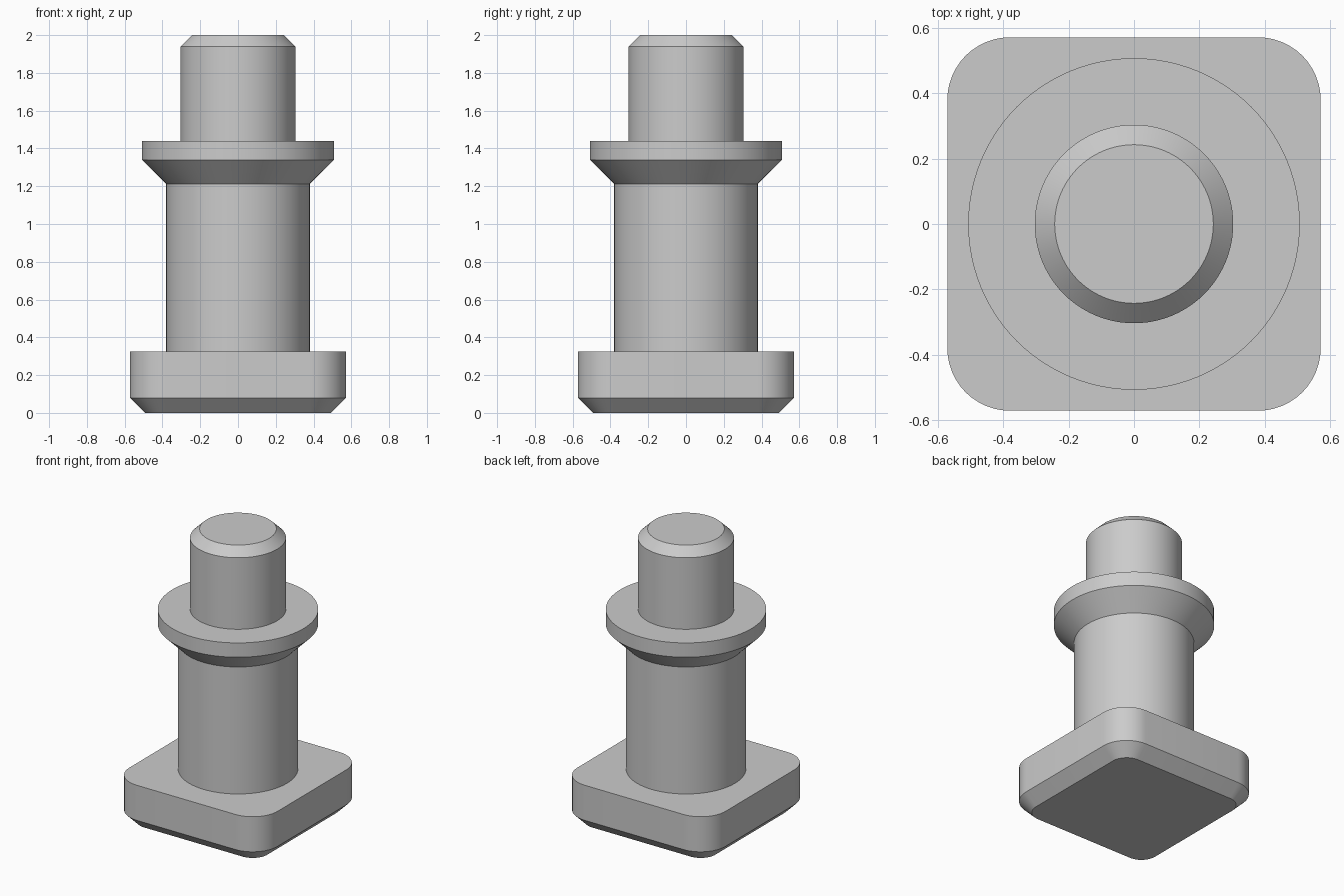
import bpy
import bmesh
from math import cos, sin, pi, radians

cube = bpy.data.objects.get("Cube")
if cube:
    bpy.data.objects.remove(cube, do_unlink=True)

# Single plain grey material
grey = bpy.data.materials.new("plain grey")
grey.use_nodes = True
colour = (0.6, 0.6, 0.6, 1)
grey.diffuse_color = colour
grey.node_tree.nodes["Principled BSDF"].inputs["Base Color"].default_value = colour


def circle(radius, z, steps=96):
    return [(radius * cos(2 * pi * i / steps), radius * sin(2 * pi * i / steps), z)
            for i in range(steps)]


def rounded_square(half, corner, z, steps=12):
    points = []
    for quarter in range(4):
        middle = pi / 4 + quarter * pi / 2
        cx = (half - corner) * (1 if cos(middle) > 0 else -1)
        cy = (half - corner) * (1 if sin(middle) > 0 else -1)
        for i in range(steps + 1):
            a = (quarter + i / steps) * pi / 2
            points.append((cx + corner * cos(a), cy + corner * sin(a), z))
    return points


def stack(name, outlines):
    """Join outlines from bottom to top into a closed solid."""
    bm = bmesh.new()
    rings = [[bm.verts.new(p) for p in outline] for outline in outlines]
    for low, high in zip(rings, rings[1:]):
        for i in range(len(low)):
            j = (i + 1) % len(low)
            bm.faces.new((low[i], low[j], high[j], high[i]))
    bm.faces.new(rings[0][::-1])
    bm.faces.new(rings[-1])
    mesh = bpy.data.meshes.new(name)
    bm.to_mesh(mesh)
    bm.free()
    mesh.materials.append(grey)
    obj = bpy.data.objects.new(name, mesh)
    bpy.context.collection.objects.link(obj)
    bpy.ops.object.select_all(action="DESELECT")
    obj.select_set(True)
    bpy.context.view_layer.objects.active = obj
    bpy.ops.object.shade_smooth_by_angle(angle=radians(30))


# Square foot with rounded corners and a chamfered underside
stack("base_block", [rounded_square(0.492, 0.112, 0),
                     rounded_square(0.572, 0.192, 0.08),
                     rounded_square(0.572, 0.192, 0.325)])

# Turned parts, each seated slightly into the one below
stack("shaft", [circle(0.38, 0.3), circle(0.38, 1.25)])
stack("flared_collar", [circle(0.38, 1.212), circle(0.508, 1.34), circle(0.508, 1.44)])
stack("chamfered_pin", [circle(0.304, 1.4), circle(0.304, 1.94), circle(0.243, 2)])
